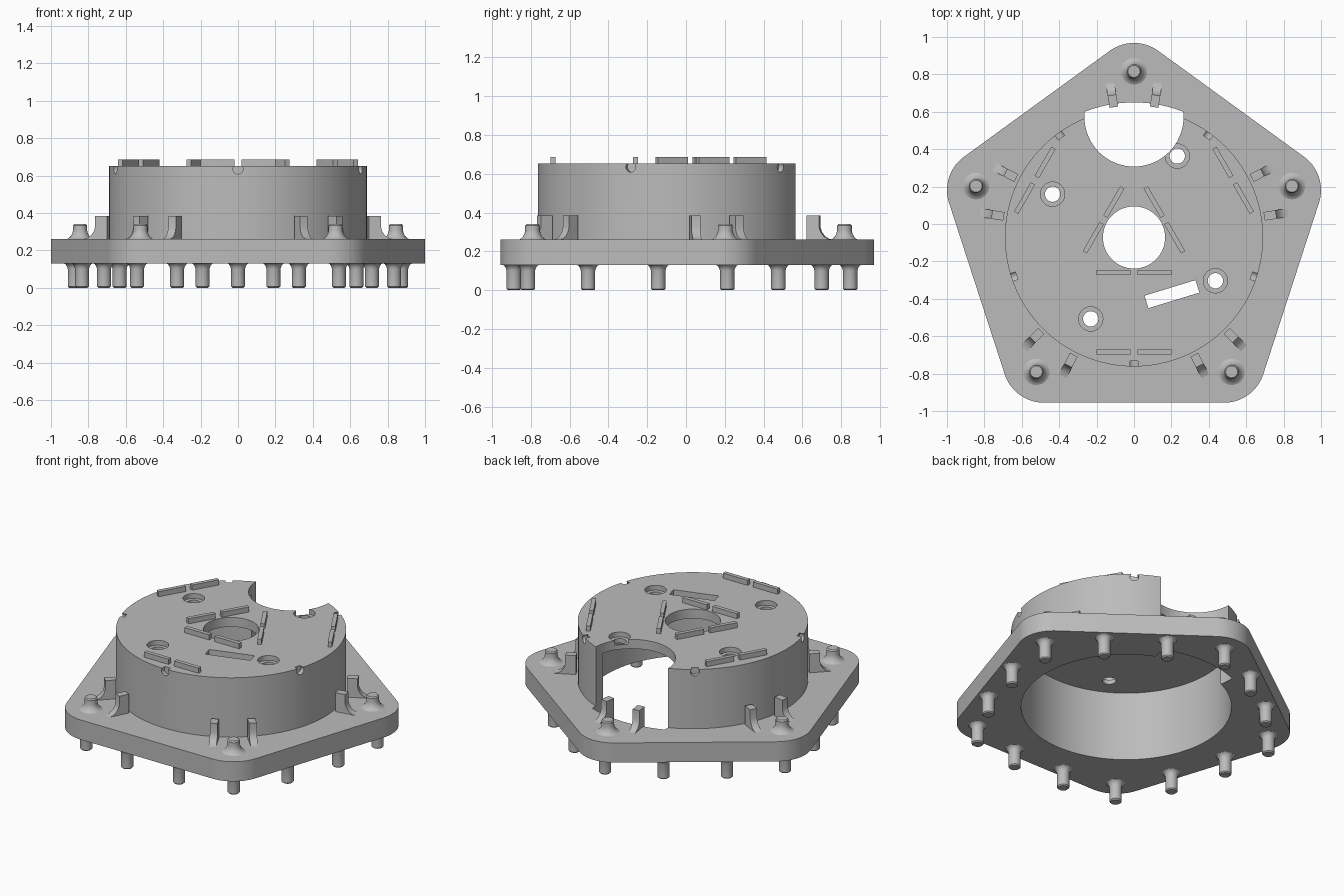
import bpy, bmesh
from math import sin, cos, pi, radians
from mathutils import Matrix, Vector

if "Cube" in bpy.data.objects:
    bpy.data.objects.remove(bpy.data.objects["Cube"])

CENTRE = Vector((0, -0.072, 0))
PLATE_LOW, PLATE_TOP, DRUM_TOP = 0.13, 0.26, 0.652

grey = bpy.data.materials.new("light grey")
grey.use_nodes = True
colour = (0.5, 0.5, 0.5, 1)
grey.diffuse_color = colour
grey.node_tree.nodes["Principled BSDF"].inputs["Base Color"].default_value = colour


def finish(name, bm):
    bmesh.ops.recalc_face_normals(bm, faces=bm.faces)
    mesh = bpy.data.meshes.new(name)
    bm.to_mesh(mesh)
    bm.free()
    mesh.materials.append(grey)
    ob = bpy.data.objects.new(name, mesh)
    bpy.context.collection.objects.link(ob)
    return ob


def smooth(ob):
    bpy.ops.object.select_all(action='DESELECT')
    ob.select_set(True)
    bpy.context.view_layer.objects.active = ob
    bpy.ops.object.shade_smooth_by_angle(angle=radians(30))


def prism(name, points, low, high):
    bm = bmesh.new()
    face = bm.faces.new([bm.verts.new((x, y, low)) for x, y in points])
    out = bmesh.ops.extrude_face_region(bm, geom=[face])
    verts = [v for v in out["geom"] if isinstance(v, bmesh.types.BMVert)]
    bmesh.ops.translate(bm, verts=verts, vec=(0, 0, high - low))
    return finish(name, bm)


def lathe(name, profile, steps=24, closed=False):
    """Turn an (r, z) profile about the z axis."""
    bm = bmesh.new()
    rings = []
    for r, z in profile:
        if r == 0:
            rings.append([bm.verts.new((0, 0, z))] * steps)
        else:
            rings.append([bm.verts.new((r * cos(2 * pi * i / steps), r * sin(2 * pi * i / steps), z))
                          for i in range(steps)])
    pairs = list(zip(rings, rings[1:]))
    if closed:
        pairs.append((rings[-1], rings[0]))
    for a, b in pairs:
        for i in range(steps):
            j = (i + 1) % steps
            bm.faces.new(list(dict.fromkeys((a[i], a[j], b[j], b[i]))))
    return finish(name, bm)


def disc(r, low, high, x=0.0, y=0.0, steps=48):
    ob = lathe("cutter", [(0, low), (r, low), (r, high), (0, high)], steps)
    ob.location = (x, y, 0)
    return ob


def cut(ob, cutters):
    bpy.context.view_layer.objects.active = ob
    for c in cutters:
        c.hide_render = True
        mod = ob.modifiers.new("cut", 'BOOLEAN')
        mod.operation, mod.solver, mod.object = 'DIFFERENCE', 'EXACT', c
        bpy.ops.object.modifier_apply(modifier=mod.name)
        bpy.data.objects.remove(c)


def polar(radius, degrees, side=0.0):
    a = radians(degrees)
    return CENTRE + Vector((radius * cos(a) - side * sin(a), radius * sin(a) + side * cos(a), 0))


def rectangle(w, d):
    return [(-w / 2, -d / 2), (w / 2, -d / 2), (w / 2, d / 2), (-w / 2, d / 2)]


# Pentagon base plate with rounded corners
outline = []
for k in range(5):
    mid = 90 + 72 * k
    for s in range(17):
        a = radians(mid - 36 + 72 * s / 16)
        p = polar(0.82, mid) + Vector((cos(a), sin(a), 0)) * 0.22
        outline.append((p.x, p.y))
plate = prism("base_plate", outline, PLATE_LOW, PLATE_TOP)
cut(plate, [disc(0.722, 0, 1, 0, CENTRE.y, 120)])
smooth(plate)

# Hollow drum with a flange set in the plate
drum = lathe("drum", [(0.166, DRUM_TOP), (0.166, 0.59), (0.63, 0.59), (0.63, PLATE_LOW),
                      (0.722, PLATE_LOW), (0.722, PLATE_TOP), (0.69, PLATE_TOP), (0.69, DRUM_TOP)],
             120, closed=True)
drum.data.transform(Matrix.Translation(CENTRE))

# Rear opening, rounded towards the middle
opening = [(0.265 * cos(pi + pi * i / 32), 0.572 + 0.265 * sin(pi + pi * i / 32)) for i in range(33)]
opening += [(0.265, 0.8), (-0.265, 0.8)]
cutters = [prism("cutter", opening, 0, 1)]
# Counterbored screw holes
for k in range(4):
    p = polar(0.493, 62 + 90 * k)
    cutters += [disc(0.041, 0.5, 0.8, p.x, p.y, 32), disc(0.065, 0.62, 0.8, p.x, p.y, 32)]
# Slanted slot
slot = prism("cutter", rectangle(0.285, 0.07), 0.5, 0.8)
slot.location, slot.rotation_euler = (0.203, -0.375, 0), (0, 0, radians(17))
cutters.append(slot)
# Round notches in the rim
for k in range(5):
    notch = disc(0.027, 0, 0.1, steps=20)
    notch.location = polar(0.66, -90 + 72 * k) + Vector((0, 0, 0.635))
    notch.rotation_euler = (0, pi / 2, radians(-90 + 72 * k))
    cutters.append(notch)
bpy.context.view_layer.update()
cut(drum, cutters)
smooth(drum)

# Split locating bars on the drum top
for k in range(3):
    angle = -90 + 120 * k
    for label, radius in (("inner", 0.188), ("outer", 0.612)):
        for side in (-0.11, 0.11):
            bar = prism(label + "_bar", rectangle(0.026, 0.18), DRUM_TOP - 0.005, 0.686)
            bar.location = polar(radius, angle, side)
            bar.rotation_euler.z = radians(angle)

# Upper pegs with flared feet, each between two brackets
PEG_UP = [(0.075, 0.258), (0.062, 0.264), (0.05, 0.275), (0.042, 0.29), (0.038, 0.305),
          (0.038, 0.332), (0.032, 0.34), (0, 0.34)]
BRACKET = [(0.705, 0.25), (0.705, 0.385), (0.77, 0.385), (0.77, 0.325), (0.778, 0.3),
           (0.795, 0.277), (0.815, 0.265), (0.835, 0.26), (0.835, 0.25)]
PEG_DOWN = [(0, 0.005), (0.03, 0.005), (0.037, 0.012), (0.037, 0.1), (0.041, 0.114),
            (0.049, 0.126), (0.06, 0.132)]
PEG_DOWN = [(r, z - 0.005 if z < 0.02 else z) for r, z in PEG_DOWN]
for k in range(5):
    corner = 90 + 72 * k
    peg = lathe("upper_peg", PEG_UP)
    peg.location = polar(0.888, corner)
    smooth(peg)
    for offset in (-8.8, 8.8):
        bracket = prism("bracket", BRACKET, -0.023, 0.023)
        bracket.data.transform(Matrix.Rotation(pi / 2, 4, 'X'))
        bracket.location = CENTRE
        bracket.rotation_euler.z = radians(corner + offset)
        smooth(bracket)
    # Lower pegs: one at the corner, two along the next side
    for place in (polar(0.918, corner), polar(0.815, corner + 36, -0.19), polar(0.815, corner + 36, 0.19)):
        foot = lathe("lower_peg", PEG_DOWN)
        foot.location = place
        smooth(foot)
